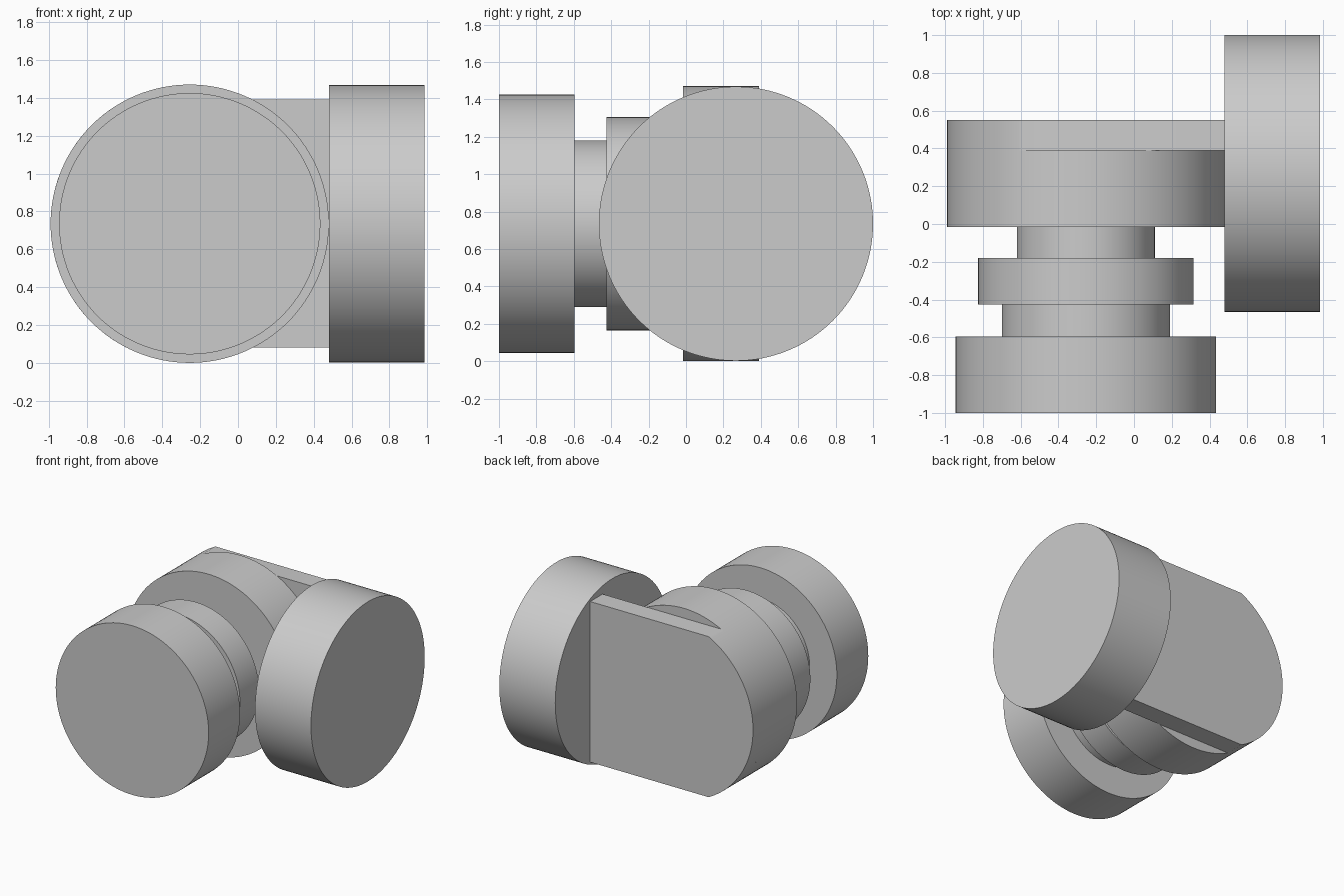
import bpy, bmesh, math
from mathutils import Matrix, Vector

cube = bpy.data.objects.get("Cube")
if cube:
    bpy.data.objects.remove(cube)

SEGMENTS = 128
AXIS_X, AXIS_Z = -0.255, 0.735      # axis of the turned body
BODY_R = 0.735
PLATE_HALF = 0.655                  # half height of the flat back plate

grey = bpy.data.materials.new("plain grey")
grey.use_nodes = True
grey.diffuse_color = (0.6, 0.6, 0.6, 1)
grey.node_tree.nodes["Principled BSDF"].inputs["Base Color"].default_value = (0.6, 0.6, 0.6, 1)


def finish(name, bm):
    bmesh.ops.recalc_face_normals(bm, faces=bm.faces)
    mesh = bpy.data.meshes.new(name)
    bm.to_mesh(mesh)
    bm.free()
    mesh.materials.append(grey)
    obj = bpy.data.objects.new(name, mesh)
    bpy.context.collection.objects.link(obj)
    bpy.ops.object.select_all(action='DESELECT')
    obj.select_set(True)
    bpy.context.view_layer.objects.active = obj
    bpy.ops.object.shade_smooth_by_angle(angle=math.radians(30))
    return obj


def turned(name, profile, place):
    """Revolve (radius, height) points into a closed solid, then place it."""
    bm = bmesh.new()
    rings = []
    for r, h in profile:
        rings.append([bm.verts.new((r * math.cos(a), r * math.sin(a), h))
                      for a in (math.tau * i / SEGMENTS for i in range(SEGMENTS))])
    for low, high in zip(rings, rings[1:]):
        for i in range(SEGMENTS):
            j = (i + 1) % SEGMENTS
            bm.faces.new((low[i], low[j], high[j], high[i]))
    bm.faces.new(rings[0])
    bm.faces.new(rings[-1])
    bm.transform(place)
    return finish(name, bm)


# Stepped knob and round body, turned about the front-to-back axis
steps = [(0.69, -1.0, -0.595), (0.445, -0.595, -0.425), (0.57, -0.425, -0.18),
         (0.365, -0.18, -0.017), (BODY_R, -0.017, 0.39)]
profile = [(r, -y) for r, start, end in steps for y in (start, end)]
turned("stepped_body", profile,
       Matrix.Translation((AXIS_X, 0, AXIS_Z)) @ Matrix.Rotation(math.pi / 2, 4, 'X'))

# Side disc, turned about the left-to-right axis
turned("side_disc", [(0.733, 0.48), (0.733, 0.985)],
       Matrix.Translation((0, 0.267, AXIS_Z)) @ Matrix.Rotation(math.pi / 2, 4, 'Y'))

# Back plate: rounded on the right end, straight where it meets the disc
bm = bmesh.new()
top = math.asin(PLATE_HALF / BODY_R)
arc = [math.pi - top + 2 * top * i / 64 for i in range(65)]
outline = [(AXIS_X + BODY_R * math.cos(a), AXIS_Z + BODY_R * math.sin(a)) for a in arc]
outline += [(0.48, AXIS_Z - PLATE_HALF), (0.48, AXIS_Z + PLATE_HALF)]
face = bm.faces.new([bm.verts.new((x, 0.39, z)) for x, z in outline])
extruded = bmesh.ops.extrude_face_region(bm, geom=[face], use_keep_orig=True)
moved = [v for v in extruded["geom"] if isinstance(v, bmesh.types.BMVert)]
bmesh.ops.translate(bm, verts=moved, vec=Vector((0, 0.16, 0)))
finish("back_plate", bm)
